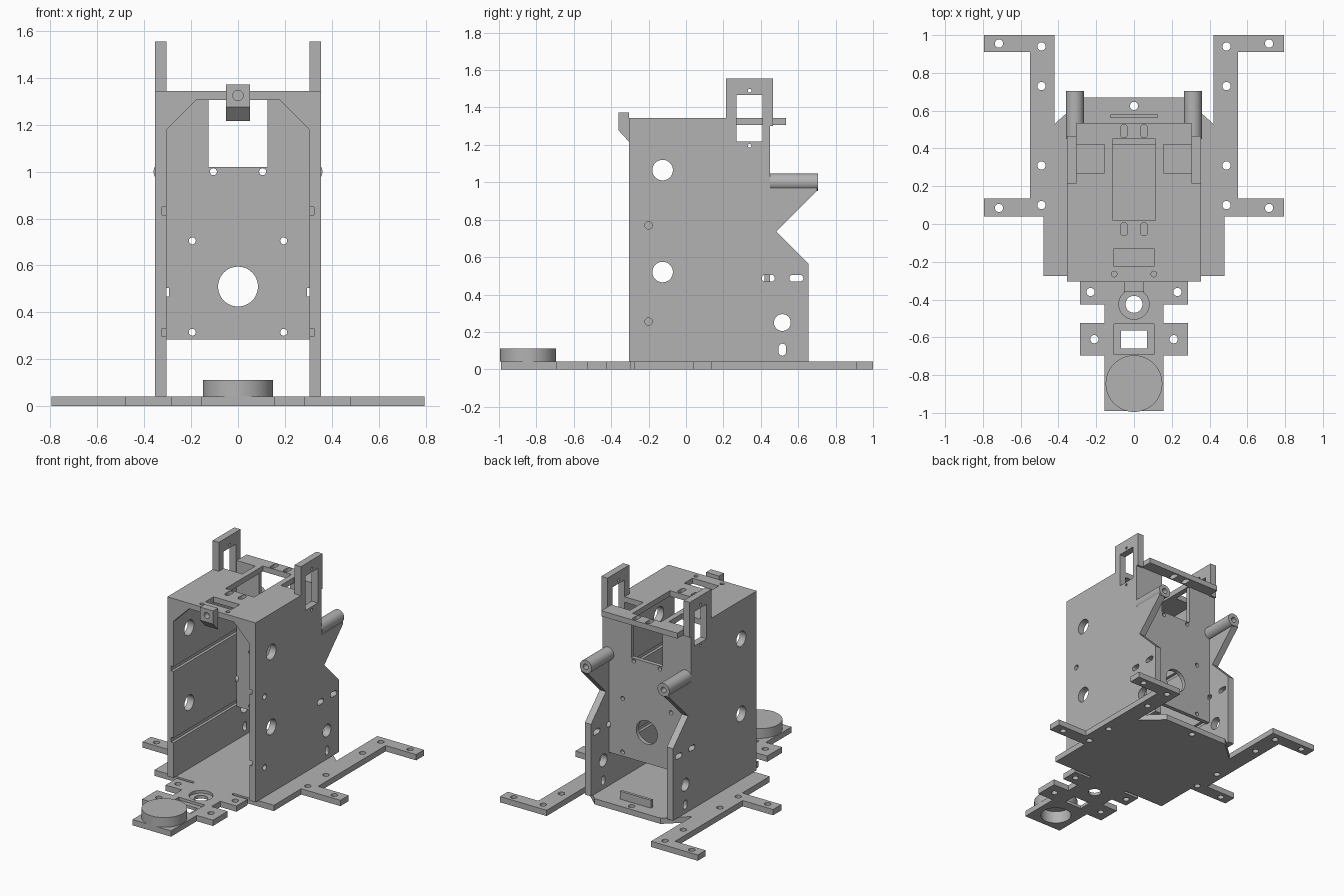
import bpy, bmesh, math

if "Cube" in bpy.data.objects:
    bpy.data.objects.remove(bpy.data.objects["Cube"])

grey = bpy.data.materials.new("plain_grey")
grey.use_nodes = True
COLOUR = (0.45, 0.45, 0.45, 1)
grey.diffuse_color = COLOUR
grey.node_tree.nodes["Principled BSDF"].inputs["Base Color"].default_value = COLOUR

PLACE = {"X": lambda a, b, t: (t, a, b),
         "Y": lambda a, b, t: (a, t, b),
         "Z": lambda a, b, t: (a, b, t)}


# Profile helpers: each returns a list of 2D points
def rect(a0, a1, b0, b1):
    return [(a0, b0), (a1, b0), (a1, b1), (a0, b1)]


def circle(a, b, r, n=32):
    return [(a + r * math.cos(math.tau * i / n), b + r * math.sin(math.tau * i / n))
            for i in range(n)]


def slot(a, b, w, h, n=8):
    r = min(w, h) / 2
    da, db = w / 2 - r, h / 2 - r
    start = -math.pi / 2 if w > h else 0
    pts = []
    for s in (1, -1):
        for i in range(n + 1):
            t = start + math.pi * i / n + (math.pi if s < 0 else 0)
            pts.append((a + s * da + r * math.cos(t), b + s * db + r * math.sin(t)))
    return pts


def both(points):
    return [(s * a, b) for a, b in points for s in (1, -1)]


def solid(name, profiles, axis, lo, hi):
    """Extrude one or more separate profiles along an axis."""
    bm = bmesh.new()
    for pts in profiles:
        low = [bm.verts.new(PLACE[axis](a, b, lo)) for a, b in pts]
        top = [bm.verts.new(PLACE[axis](a, b, hi)) for a, b in pts]
        bm.faces.new(low)
        bm.faces.new(top)
        for i in range(len(pts)):
            j = (i + 1) % len(pts)
            bm.faces.new((low[i], low[j], top[j], top[i]))
    bmesh.ops.recalc_face_normals(bm, faces=bm.faces)
    mesh = bpy.data.meshes.new(name)
    bm.to_mesh(mesh)
    bm.free()
    mesh.materials.append(grey)
    ob = bpy.data.objects.new(name, mesh)
    bpy.context.collection.objects.link(ob)
    return finish(ob)


def finish(ob):
    ob.data.shade_smooth()
    ob.data.set_sharp_from_angle(angle=math.radians(30))
    return ob


def cut(ob, profiles, axis, lo, hi):
    """Cut profiles out of an object and keep the resulting mesh."""
    cutter = solid("cutter", profiles, axis, lo, hi)
    cutter.hide_render = True
    mod = ob.modifiers.new("cut", "BOOLEAN")
    mod.operation, mod.solver, mod.object = "DIFFERENCE", "EXACT", cutter
    bpy.context.view_layer.update()
    graph = bpy.context.evaluated_depsgraph_get()
    mesh = bpy.data.meshes.new_from_object(ob.evaluated_get(graph))
    ob.modifiers.clear()
    ob.data = mesh
    bpy.data.objects.remove(cutter)
    finish(ob)


# Base plate with arms, front neck and tabs
half = [(0.155, -0.99), (0.155, -0.695), (0.285, -0.695), (0.285, -0.525),
        (0.155, -0.525), (0.155, -0.425), (0.285, -0.425), (0.285, -0.297),
        (0.155, -0.297), (0.155, -0.275), (0.48, -0.275), (0.48, 0.04),
        (0.795, 0.04), (0.795, 0.135), (0.55, 0.135), (0.55, 0.91),
        (0.795, 0.91), (0.795, 1.0), (0.42, 1.0), (0.42, 0.53), (0.265, 0.67)]
base = solid("base_plate", [half + [(-x, y) for x, y in reversed(half)]], "Z", 0, 0.042)
screws = both([(0.23, -0.36), (0.21, -0.61), (0.49, 0.94), (0.49, 0.73), (0.49, 0.31),
               (0.49, 0.10), (0.715, 0.955), (0.715, 0.085)]) + [(0, 0.625)]
cut(base, [circle(x, y, 0.022, 20) for x, y in screws], "Z", -0.1, 0.1)
cut(base, [circle(0, -0.425, 0.08), rect(-0.105, 0.105, -0.69, -0.53)], "Z", 0.022, 0.1)
cut(base, [circle(0, -0.425, 0.045), rect(-0.07, 0.07, -0.66, -0.565),
           circle(0, -0.845, 0.105)], "Z", -0.1, 0.1)

# Round cap on the neck, hollow underneath
cap = solid("round_cap", [circle(0, -0.845, 0.15, 64)], "Z", 0.042, 0.112)
cut(cap, [circle(0, -0.845, 0.105)], "Z", 0, 0.09)

# Low stop rib on the base
solid("stop_rib", [rect(-0.125, 0.125, 0.56, 0.58)], "Z", 0.042, 0.1)

# Side walls with towers, tubes, braces and corner gussets
wall_profile = [(-0.305, 0.042), (0.655, 0.042), (0.655, 0.565), (0.45, 0.77),
                (0.45, 1.3), (0.465, 1.3), (0.465, 1.555), (0.215, 1.555),
                (0.215, 1.345), (-0.305, 1.345)]
wall_holes = [circle(-0.125, 1.065, 0.055), circle(-0.125, 0.52, 0.055),
              circle(0.515, 0.25, 0.045), slot(0.515, 0.105, 0.04, 0.065),
              slot(0.59, 0.487, 0.075, 0.037), slot(0.44, 0.487, 0.07, 0.037),
              rect(0.27, 0.41, 1.217, 1.467),
              circle(0.34, 1.49, 0.01, 12), circle(0.34, 1.195, 0.01, 12)]
brace = [(0.45, 0.77), (0.483, 0.737), (0.70, 0.955), (0.70, 0.97), (0.45, 0.97)]
for side, s in (("left", 1), ("right", -1)):
    wall = solid(side + "_wall", [wall_profile], "X", s * 0.305, s * 0.355)
    cut(wall, wall_holes, "X", s * 0.2, s * 0.5)
    cut(wall, [rect(-0.4, 0.45, 0.297, 0.332), rect(-0.4, 0.45, 0.815, 0.85)],
        "X", s * 0.29, s * 0.325)
    if s > 0:
        cut(wall, [circle(-0.2, 0.77, 0.02, 20), circle(-0.2, 0.255, 0.02, 20)],
            "X", 0.2, 0.5)
    tube = solid(side + "_tube", [circle(s * 0.3125, 1.0, 0.0475, 40)], "Y", 0.45, 0.705)
    cut(tube, [circle(s * 0.3125, 1.0, 0.02, 20)], "Y", 0.5, 0.8)
    brace_part = solid(side + "_tube_brace", [brace], "X", s * 0.305, s * 0.355)
    cut(brace_part, [circle(s * 0.3125, 1.0, 0.047, 40)], "Y", 0.4, 0.8)
    solid(side + "_gusset", [[(s * 0.305, 1.18), (s * 0.305, 1.305), (s * 0.18, 1.305)]],
          "Y", -0.305, -0.265)

# Back panel
panel = solid("back_panel", [rect(-0.305, 0.305, 0.285, 1.305)], "Y", 0.42, 0.45)
panel_screws = both([(0.105, 1.0), (0.195, 0.705), (0.195, 0.315)])
cut(panel, [circle(x, z, 0.015, 16) for x, z in panel_screws]
    + [circle(0, 0.51, 0.085, 48), rect(-0.125, 0.125, 1.02, 1.4)]
    + [rect(x - 0.01, x + 0.01, 0.467, 0.505) for x in (-0.305, 0.305)], "Y", 0.3, 0.6)

# Top plate with rear overhang
top = solid("top_plate", [rect(-0.305, 0.305, -0.305, 0.535)], "Z", 1.305, 1.345)
cut(top, [rect(-0.115, 0.115, 0.02, 0.45), rect(-0.105, 0.105, -0.225, -0.13),
          rect(0.155, 0.32, 0.27, 0.42), rect(-0.32, -0.155, 0.27, 0.42)]
    + [slot(x, y, 0.037, 0.07) for x, y in both([(0.053, 0.492), (0.053, -0.027)])]
    + [circle(x, -0.265, 0.015, 16) for x in (-0.105, 0.105)], "Z", 1.2, 1.4)

# Front bracket with a blind hole
bracket = solid("front_bracket", [[(-0.36, 1.372), (-0.36, 1.277), (-0.305, 1.217),
                                   (-0.305, 1.372)]], "X", -0.052, 0.052)
cut(bracket, [circle(0, 1.325, 0.022, 20)], "Y", -0.4, -0.315)
